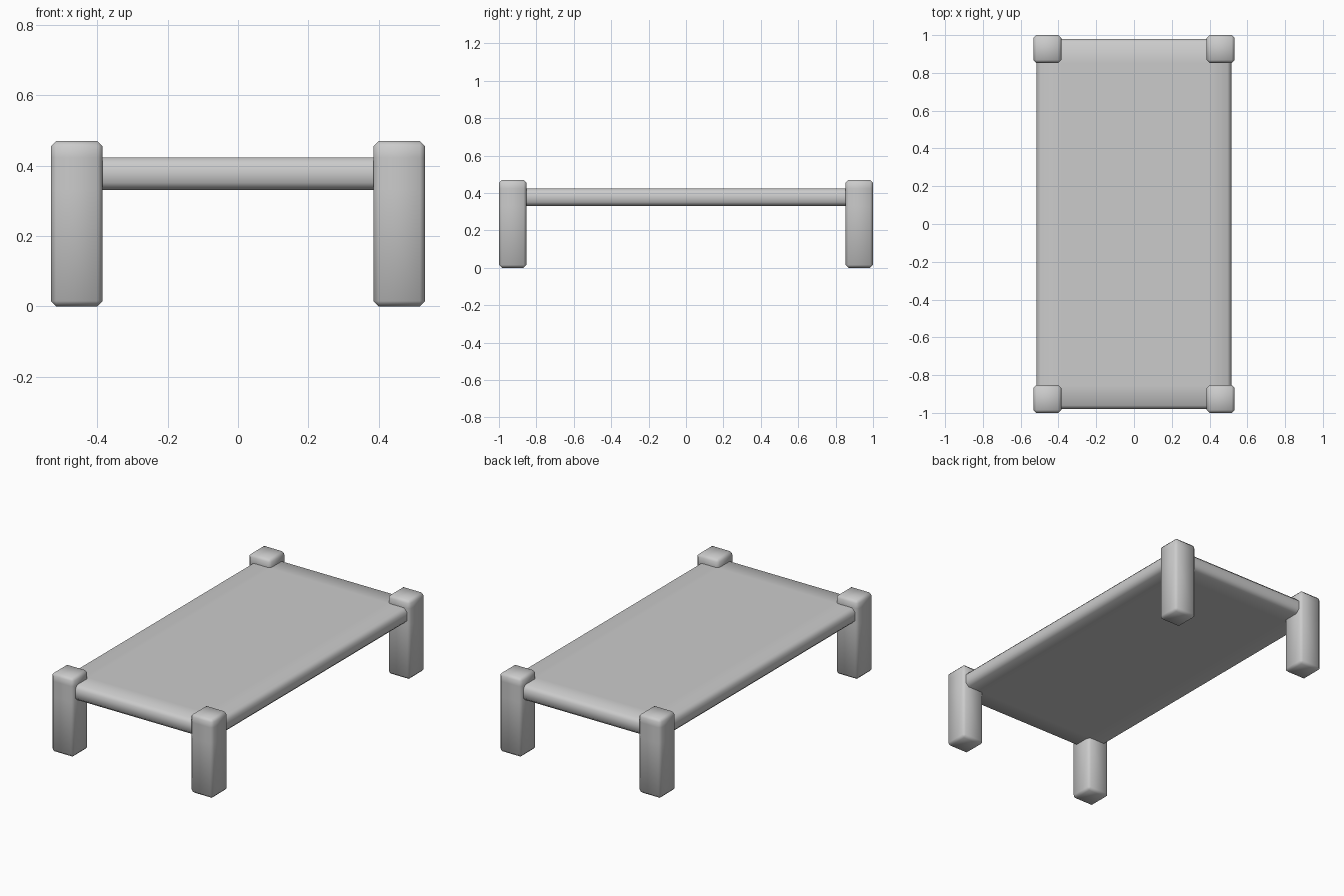
import bpy, bmesh
from mathutils import Matrix, Vector

if "Cube" in bpy.data.objects:
    bpy.data.objects.remove(bpy.data.objects["Cube"])


def soft_box(name, lo, hi, bevel, cuts=()):
    """Chamfered, smooth shaded box with optional support loops (axis, position)."""
    lo, hi = Vector(lo), Vector(hi)
    size, mid = hi - lo, (hi + lo) / 2
    bm = bmesh.new()
    bmesh.ops.create_cube(bm, size=1, matrix=Matrix.Translation(mid) @ Matrix.Diagonal((*size, 1)))
    bmesh.ops.bevel(bm, geom=bm.edges[:], offset=bevel, offset_type='OFFSET',
                    segments=1, profile=0.5, affect='EDGES')
    for axis, pos in cuts:
        normal = Vector((0, 0, 0))
        normal[axis] = 1
        bmesh.ops.bisect_plane(bm, geom=bm.verts[:] + bm.edges[:] + bm.faces[:],
                               plane_co=normal * pos, plane_no=normal)
    bmesh.ops.recalc_face_normals(bm, faces=bm.faces[:])
    for f in bm.faces:
        f.smooth = True
    mesh = bpy.data.meshes.new(name)
    bm.to_mesh(mesh)
    bm.free()
    obj = bpy.data.objects.new(name, mesh)
    bpy.context.collection.objects.link(obj)
    return obj


# Four corner legs
W = 0.147
for side, sx in (("left", -1), ("right", 1)):
    for end, sy in (("front", -1), ("back", 1)):
        xs = sorted((sx * 0.532, sx * (0.532 - W)))
        ys = sorted((sy * 1.0, sy * (1.0 - W)))
        soft_box(f"{end}_{side}_leg", (xs[0], ys[0], 0), (xs[1], ys[1], 0.47), 0.015,
                 cuts=[(2, 0.331), (2, 0.423)])

# Flat top between the legs, with support loops near the rim
soft_box("table_top", (-0.515, -0.98, 0.331), (0.515, 0.98, 0.423), 0.02,
         cuts=[(0, -0.385), (0, 0.385), (1, -0.853), (1, 0.853)])
